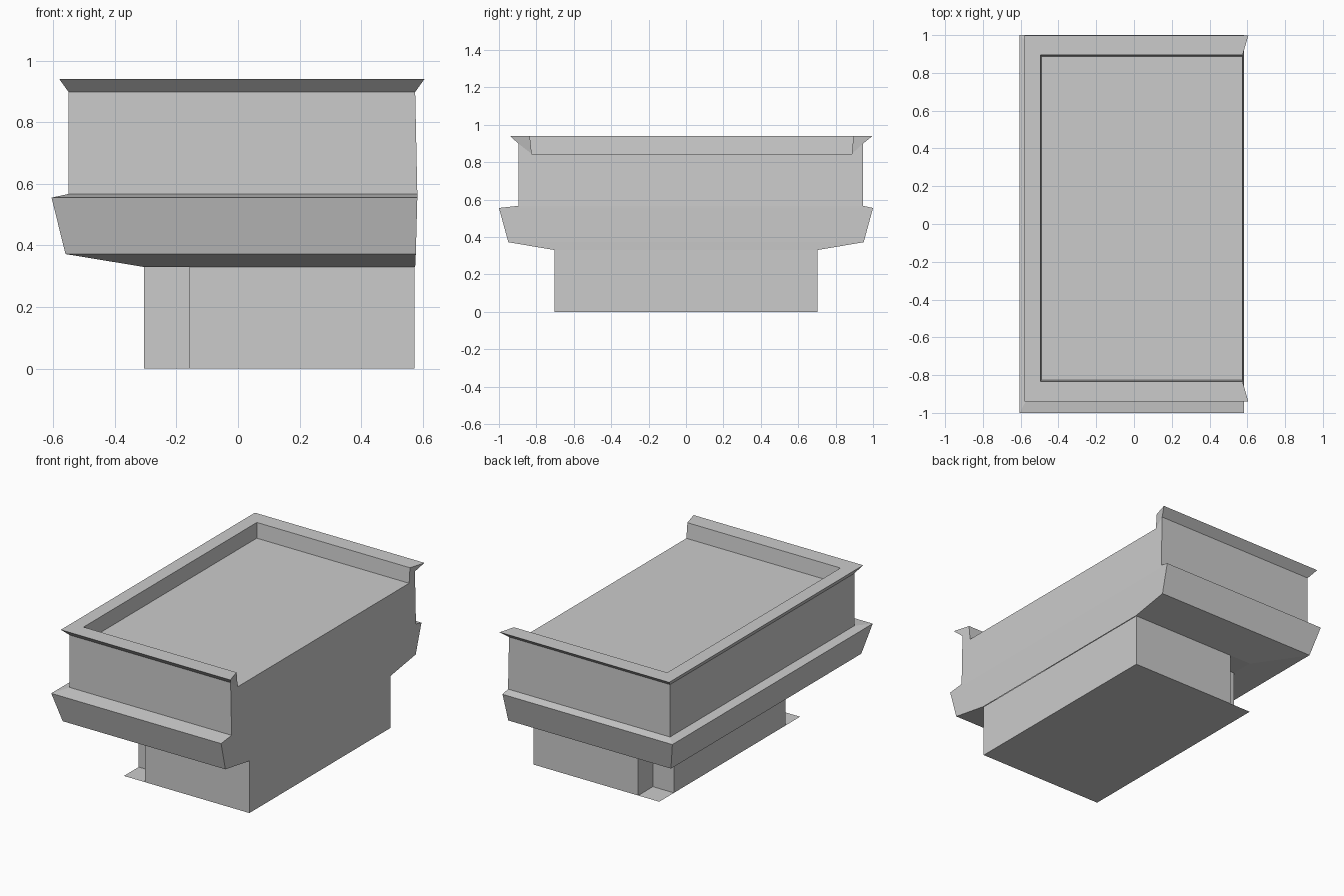
import bpy, bmesh

if "Cube" in bpy.data.objects:
    bpy.data.objects.remove(bpy.data.objects["Cube"])


def finish(bm, name):
    mesh = bpy.data.meshes.new(name)
    bm.to_mesh(mesh)
    bm.free()
    obj = bpy.data.objects.new(name, mesh)
    bpy.context.collection.objects.link(obj)
    return obj


# Counter body: lofted rings (z, x_left, x_right, y_front, y_back)
rings = [
    (0.33, -0.305, 0.575, -0.70, 0.70),
    (0.372, -0.56, 0.577, -0.95, 0.95),
    (0.555, -0.605, 0.582, -1.00, 1.00),
    (0.567, -0.55, 0.582, -0.895, 0.945),
    (0.898, -0.55, 0.575, -0.895, 0.945),
    (0.94, -0.58, 0.605, -0.94, 0.997),    # flared rim, outer edge
    (0.94, -0.495, 0.575, -0.835, 0.895),  # rim, inner edge
    (0.845, -0.49, 0.575, -0.825, 0.887),  # sunken top
]
bm = bmesh.new()
loops = []
for z, x0, x1, y0, y1 in rings:
    loops.append([bm.verts.new(p) for p in
                  ((x1, y0, z), (x0, y0, z), (x0, y1, z), (x1, y1, z))])
for lo, hi in zip(loops, loops[1:]):
    for i in range(3):
        bm.faces.new((lo[i], lo[i + 1], hi[i + 1], hi[i]))
bm.faces.new(loops[-1])

# Flat right side, open at the rim
for lo, hi in zip(loops[:3], loops[1:4]):
    bm.faces.new((lo[0], lo[3], hi[3], hi[0]))
wall, eave, lip, inner, floor = loops[3:8]
bm.faces.new((wall[0], wall[3], eave[3], floor[3], floor[0], eave[0]))
for i in (0, 3):
    bm.faces.new((eave[i], lip[i], inner[i], floor[i]))
bmesh.ops.recalc_face_normals(bm, faces=bm.faces)
finish(bm, "counter_body")

# Base: prism with square notches in the two left corners
L, R, Y, N = -0.305, 0.572, 0.703, 0.147
outline = [(R, -Y), (L + N, -Y), (L + N, -Y + N), (L, -Y + N),
           (L, Y - N), (L + N, Y - N), (L + N, Y), (R, Y)]
bm = bmesh.new()
low = [bm.verts.new((x, y, 0)) for x, y in outline]
top = [bm.verts.new((x, y, 0.33)) for x, y in outline]
bm.faces.new(low)
for i in range(len(low)):
    j = (i + 1) % len(low)
    bm.faces.new((low[i], low[j], top[j], top[i]))
bmesh.ops.recalc_face_normals(bm, faces=bm.faces)
finish(bm, "base")

# Thin floor tabs and ceilings closing the notches
bm = bmesh.new()
for z in (0.0, 0.33):
    for y0, y1 in ((-Y, -Y + N), (Y - N, Y)):
        bm.faces.new([bm.verts.new(p) for p in
                      ((L, y0, z), (L, y1, z), (L + N, y1, z), (L + N, y0, z))])
finish(bm, "notch_plates")
